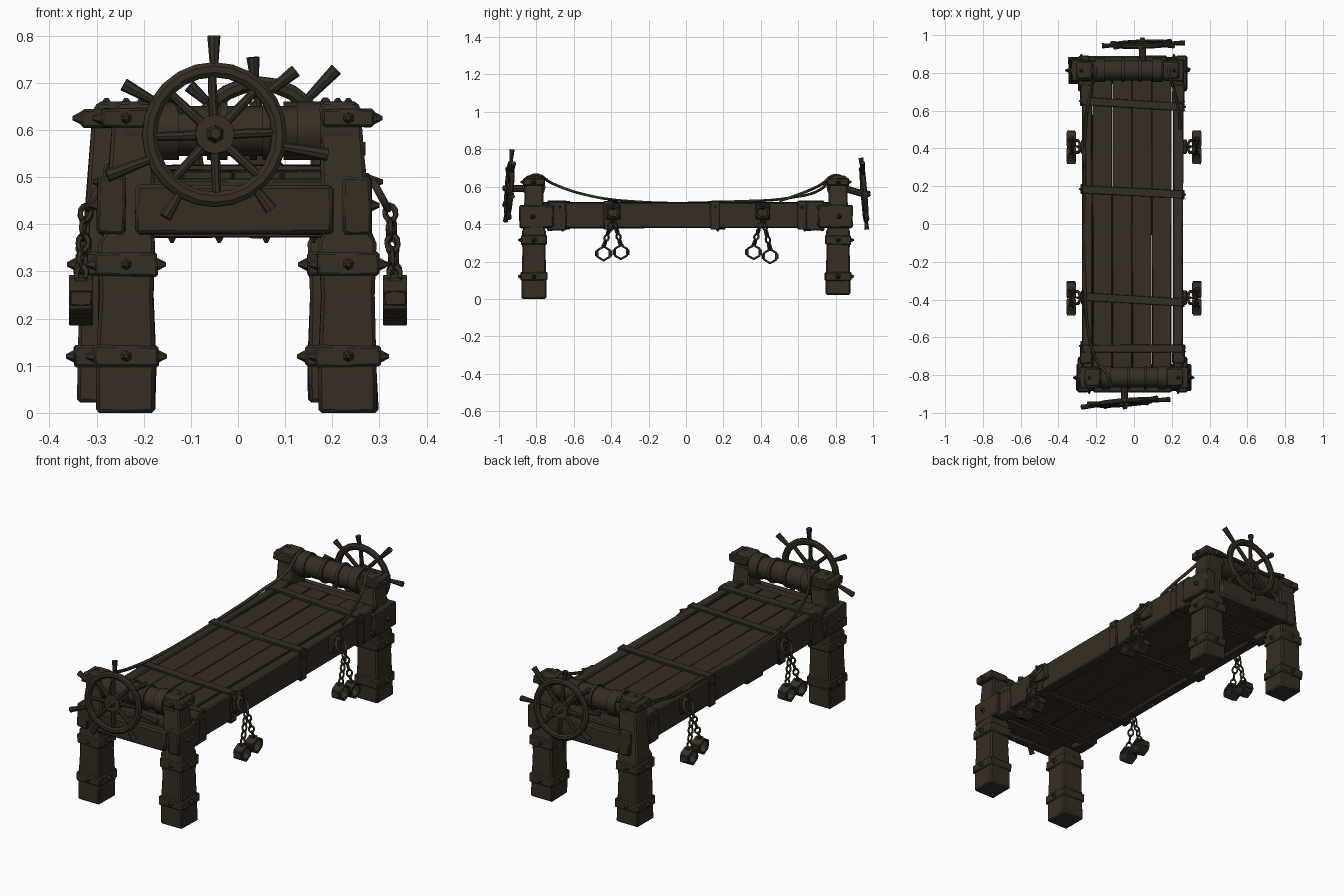
import bpy, bmesh, math, random
from mathutils import Vector, Matrix

random.seed(4)
if "Cube" in bpy.data.objects:
    bpy.data.objects.remove(bpy.data.objects["Cube"])

wood = bpy.data.materials.new("dark_wood")
wood.use_nodes = True
COLOUR = (0.036, 0.027, 0.017, 1)
wood.diffuse_color = COLOUR
wood.node_tree.nodes["Principled BSDF"].inputs["Base Color"].default_value = COLOUR


def finish(name, bm, bevel=0, angle=35):
    """Turn a bmesh into a shaded object with an optional bevel."""
    bmesh.ops.recalc_face_normals(bm, faces=bm.faces)
    mesh = bpy.data.meshes.new(name)
    bm.to_mesh(mesh)
    bm.free()
    mesh.materials.append(wood)
    ob = bpy.data.objects.new(name, mesh)
    bpy.context.collection.objects.link(ob)
    if bevel:
        mod = ob.modifiers.new("worn_edges", 'BEVEL')
        mod.width, mod.segments = bevel, 1
    bpy.ops.object.select_all(action='DESELECT')
    bpy.context.view_layer.objects.active = ob
    ob.select_set(True)
    bpy.ops.object.shade_smooth_by_angle(angle=math.radians(angle))
    return ob


def add_box(bm, centre, size, wobble=0.0, turn=0.0):
    mat = Matrix.Translation(centre) @ Matrix.Rotation(turn, 4, 'Z') @ Matrix.Diagonal((*size, 1))
    for v in bmesh.ops.create_cube(bm, size=1, matrix=mat)["verts"]:
        v.co += Vector([random.uniform(-wobble, wobble) for _ in range(3)])


def box(name, centre, size, bevel=0.006, wobble=0.003, turn=0.0):
    bm = bmesh.new()
    add_box(bm, centre, size, wobble, turn)
    return finish(name, bm, bevel)


def add_rod(bm, a, b, r1, r2, sides=8):
    a, b = Vector(a), Vector(b)
    rot = (b - a).to_track_quat('Z', 'Y').to_matrix().to_4x4()
    bmesh.ops.create_cone(bm, cap_ends=True, segments=sides, radius1=r1, radius2=r2,
                          depth=(b - a).length, matrix=Matrix.Translation((a + b) / 2) @ rot)


def add_ring(bm, matrix, major, minor, n=24, m=8, stretch=(1, 1, 1)):
    """Ring lying in its local XY plane, then stretched and placed."""
    rows = []
    for i in range(n):
        a = 2 * math.pi * i / n
        row = []
        for j in range(m):
            t = 2 * math.pi * (j + 0.5) / m
            r = major + minor * math.cos(t)
            p = Vector((r * math.cos(a) * stretch[0], r * math.sin(a) * stretch[1],
                        minor * math.sin(t) * stretch[2]))
            row.append(bm.verts.new(matrix @ p))
        rows.append(row)
    for i in range(n):
        for j in range(m):
            k, l = (i + 1) % n, (j + 1) % m
            bm.faces.new((rows[i][j], rows[k][j], rows[k][l], rows[i][l]))


def rope(name, points, radius=0.008):
    curve = bpy.data.curves.new(name, 'CURVE')
    curve.dimensions = '3D'
    curve.bevel_depth, curve.bevel_resolution, curve.resolution_u = radius, 1, 6
    curve.use_fill_caps = True
    spline = curve.splines.new('BEZIER')
    spline.bezier_points.add(len(points) - 1)
    for bp, p in zip(spline.bezier_points, points):
        bp.co = p
        bp.handle_left_type = bp.handle_right_type = 'AUTO'
    curve.materials.append(wood)
    ob = bpy.data.objects.new(name, curve)
    bpy.context.collection.objects.link(ob)
    bpy.ops.object.select_all(action='DESELECT')
    bpy.context.view_layer.objects.active = ob
    ob.select_set(True)
    bpy.ops.object.convert(target='MESH')
    bpy.ops.object.shade_smooth_by_angle(angle=math.radians(60))


bolts = bmesh.new()


def bolt(p, d, r=0.017, h=0.018):
    d = Vector(d)
    add_rod(bolts, Vector(p) - d * 0.006, Vector(p) + d * h, r, r * 0.25, 6)


# Legs with tapered posts, iron-like bands and bolts
def leg(name, x, y, base, inner, end):
    bm = bmesh.new()
    sections = [(base, 0.062), (0.10, 0.062), (0.25, 0.058), (0.36, 0.060),
                (0.38, 0.052), (0.64, 0.044), (0.66, 0.036)]
    rings = []
    for z, h in sections:
        cx = x - inner * 0.10 * max(0, z - 0.3) * 0.5
        rings.append([bm.verts.new((cx + sx * h + random.uniform(-.003, .003),
                                    y + sy * (h + 0.004), z))
                      for sx, sy in ((-1, -1), (1, -1), (1, 1), (-1, 1))])
    for a, b in zip(rings, rings[1:]):
        for i in range(4):
            bm.faces.new((a[i], a[(i + 1) % 4], b[(i + 1) % 4], b[i]))
    bm.faces.new(rings[0])
    bm.faces.new(rings[-1])
    finish(name, bm, 0.007)
    for n, (z, h, w) in enumerate(((0.12, 0.045, 0.136), (0.315, 0.05, 0.132), (0.625, 0.04, 0.108))):
        box(f"{name}_band_{n + 1}", (x, y, z), (w, w + 0.006, h), 0.005, 0.002)
        for dx, dy in ((1, 0), (-1, 0), (0, end)):
            bolt((x + dx * w / 2, y + dy * w / 2, z), (dx, dy, 0))
    bolt((x, y, 0.658), (0, 0, 1), h=0.01)


for label, end, shift, base in (("front", -1, 0, 0), ("back", 1, -0.028, 0.022)):
    y = 0.813 * end
    leg(f"{label}_right_leg", -0.237 + shift * 1.5, y, base, -1, end)
    leg(f"{label}_left_leg", 0.234 + shift * 0.8, y, base, 1, end)
    # End beams joining the posts
    box(f"{label}_end_beam", (-0.007 + shift, 0.865 * end, 0.43), (0.42, 0.05, 0.105), 0.008)
    box(f"{label}_inner_beam", (-0.007 + shift, 0.79 * end, 0.44), (0.42, 0.09, 0.11))
    # Winding roller with raised rope coils
    bm = bmesh.new()
    add_rod(bm, (-0.24 + shift, y, 0.598), (0.24 + shift, y, 0.598), 0.053, 0.053, 12)
    for x, w in ((-0.15, 0.05), (-0.03, 0.016), (0.06, 0.016), (0.15, 0.05)):
        add_rod(bm, (x - w / 2 + shift, y, 0.598), (x + w / 2 + shift, y, 0.598), 0.062, 0.062, 12)
    finish(f"{label}_roller", bm)

# Bed: planks between two long side rails
for i in range(4):
    x = -0.168 + i * 0.105
    box(f"bed_plank_{i + 1}", (x, 0, 0.452 + 0.002 * (i % 2)), (0.102, 1.53, 0.12), 0.003, 0.002)
for label, x in (("left", 0.232), ("right", -0.247)):
    box(f"{label}_side_rail", (x, 0, 0.448), (0.055, 1.54, 0.138), 0.006)
    s = 1 if x > 0 else -1
    for end in (-1, 1):
        box(f"{label}_rail_end_{'back' if end > 0 else 'front'}", (x + s * 0.004, end * 0.69, 0.445),
            (0.066, 0.10, 0.158), 0.006)
        for z in (0.40, 0.49):
            bolt((x + s * 0.037, end * 0.71, z), (s, 0, 0), 0.014, 0.012)
        box(f"{label}_corner_plate_{'back' if end > 0 else 'front'}", (x + s * 0.02, end * 0.80, 0.44),
            (0.06, 0.18, 0.12), 0.006)
        bolt((x + s * 0.05, end * 0.82, 0.44), (s, 0, 0))

# Straps wrapped around the bed
for i, (y, turn) in enumerate(((-0.66, 0.0), (-0.40, -0.06), (0.17, -0.05), (0.635, -0.06))):
    for part, z in (("top", 0.5195), ("under", 0.378)):
        box(f"strap_{part}_{i + 1}", (-0.008, y, z), (0.53, 0.042, 0.012), 0.002, 0.001, turn)
    for s, x in ((1, 0.262), (-1, -0.278)):
        box(f"strap_side_{i + 1}", (x, y - 0.015 * s, 0.448), (0.012, 0.05, 0.152), 0.003, 0.001)
        bolt((x, y - 0.015 * s, 0.49), (s, 0, 0), 0.014, 0.014)
    for x in (-0.14, -0.04, 0.06, 0.16):
        bolt((x, y, 0.372), (0, 0, -1), 0.014, 0.012)


# Spoked hand wheels with handles
def wheel(label, centre, tilt, spin, handles, out):
    place = Matrix.Translation(centre) @ Matrix.Rotation(spin, 4, 'Z') @ Matrix.Rotation(tilt, 4, 'X')
    bm = bmesh.new()
    add_ring(bm, place @ Matrix.Rotation(math.pi / 2, 4, 'X'), 0.138, 0.017, 24, 8, (1, 1, 0.85))
    for i in range(8):
        a = math.radians(92 + i * 45)
        d = Vector((math.cos(a), 0, math.sin(a)))
        add_rod(bm, place @ (d * 0.02), place @ (d * 0.135), 0.011, 0.009)
    for deg, reach in handles:
        a = math.radians(deg)
        d = Vector((math.cos(a), 0, math.sin(a)))
        add_rod(bm, place @ (d * 0.145), place @ (d * reach), 0.009, 0.014)
    add_rod(bm, place @ Vector((0, -0.016, 0)), place @ Vector((0, 0.016, 0)), 0.042, 0.042, 12)
    add_rod(bm, place @ Vector((0, out * 0.01, 0)), place @ Vector((0, out * 0.035, 0)), 0.022, 0.012, 6)
    add_rod(bm, place @ Vector((0, 0, 0)), (centre[0], -out * -0.85, 0.59), 0.018, 0.018)
    finish(f"{label}_wheel", bm, 0, 40)


wheel("front", (-0.05, -0.945, 0.59), -0.07, 0.08,
      ((90, 0.21), (151, 0.22), (201, 0.245), (239, 0.205), (307, 0.20), (350, 0.245), (38, 0.22)), -1)
wheel("back", (0.045, 0.952, 0.56), 0.08, 0.03,
      ((94, 0.195), (46, 0.235), (0, 0.225), (318, 0.2), (268, 0.19), (215, 0.2), (172, 0.215), (138, 0.2)), 1)


# Hanging chains ending in hexagonal shackles
def chain(bm, a, b, links=5):
    a, b = Vector(a), Vector(b)
    step = (b - a) / links
    rot = step.to_track_quat('X', 'Z').to_matrix().to_4x4()
    for i in range(links):
        mat = Matrix.Translation(a + step * (i + 0.5)) @ rot @ Matrix.Rotation(i * math.pi / 2 + 0.4, 4, 'X')
        add_ring(bm, mat, 0.013, 0.0048, 10, 6, (step.length / 0.026, 1, 1))


for s in (-1, 1):
    for end, y, drops in (("front", -0.39, ((-0.44, 0.243), (-0.348, 0.25))),
                          ("back", 0.41, ((0.362, 0.25), (0.45, 0.228)))):
        side = "left" if s > 0 else "right"
        x = 0.272 * s
        box(f"{end}_{side}_chain_plate", (x - 0.004 * s, y, 0.465), (0.025, 0.075, 0.085), 0.005)
        bolt((x, y, 0.49), (s, 0, 0), 0.02, 0.035)
        bm = bmesh.new()
        upright = Matrix.Rotation(math.pi / 2, 4, 'Y')
        add_ring(bm, Matrix.Translation((0.302 * s, y, 0.462)) @ Matrix.Rotation(-0.5 * s, 4, 'Y') @ upright,
                 0.034, 0.008, 14, 6)
        for dy, dz in drops:
            chain(bm, (0.322 * s, y, 0.44), (0.333 * s, dy, dz + 0.035))
        finish(f"{end}_{side}_chain", bm, 0, 60)
        bm = bmesh.new()
        for dy, dz in drops:
            add_ring(bm, Matrix.Translation((0.333 * s, dy, dz)) @ upright, 0.037, 0.009, 6, 4, (1, 1, 4))
            for lug in (-1, 1):
                add_box(bm, (0.333 * s, dy + lug * 0.038, dz), (0.045, 0.014, 0.03), 0.001)
            add_box(bm, (0.333 * s, dy, dz + 0.037), (0.025, 0.025, 0.014), 0.001)
        finish(f"{end}_{side}_shackles", bm, 0.002)

finish("bolts", bolts, 0, 20)

# Ropes running from the rollers over the bed
rope("right_rope", [(-0.21, 0.86, 0.63), (-0.205, 0.80, 0.662), (-0.225, 0.72, 0.585), (-0.255, 0.55, 0.54),
                    (-0.262, 0.3, 0.522), (-0.262, -0.3, 0.522), (-0.245, -0.55, 0.56),
                    (-0.20, -0.72, 0.62), (-0.14, -0.80, 0.664), (-0.12, -0.86, 0.64)])
rope("left_rope", [(0.18, 0.86, 0.63), (0.185, 0.80, 0.662), (0.21, 0.72, 0.61),
                   (0.24, 0.58, 0.55), (0.245, 0.5, 0.524)])
